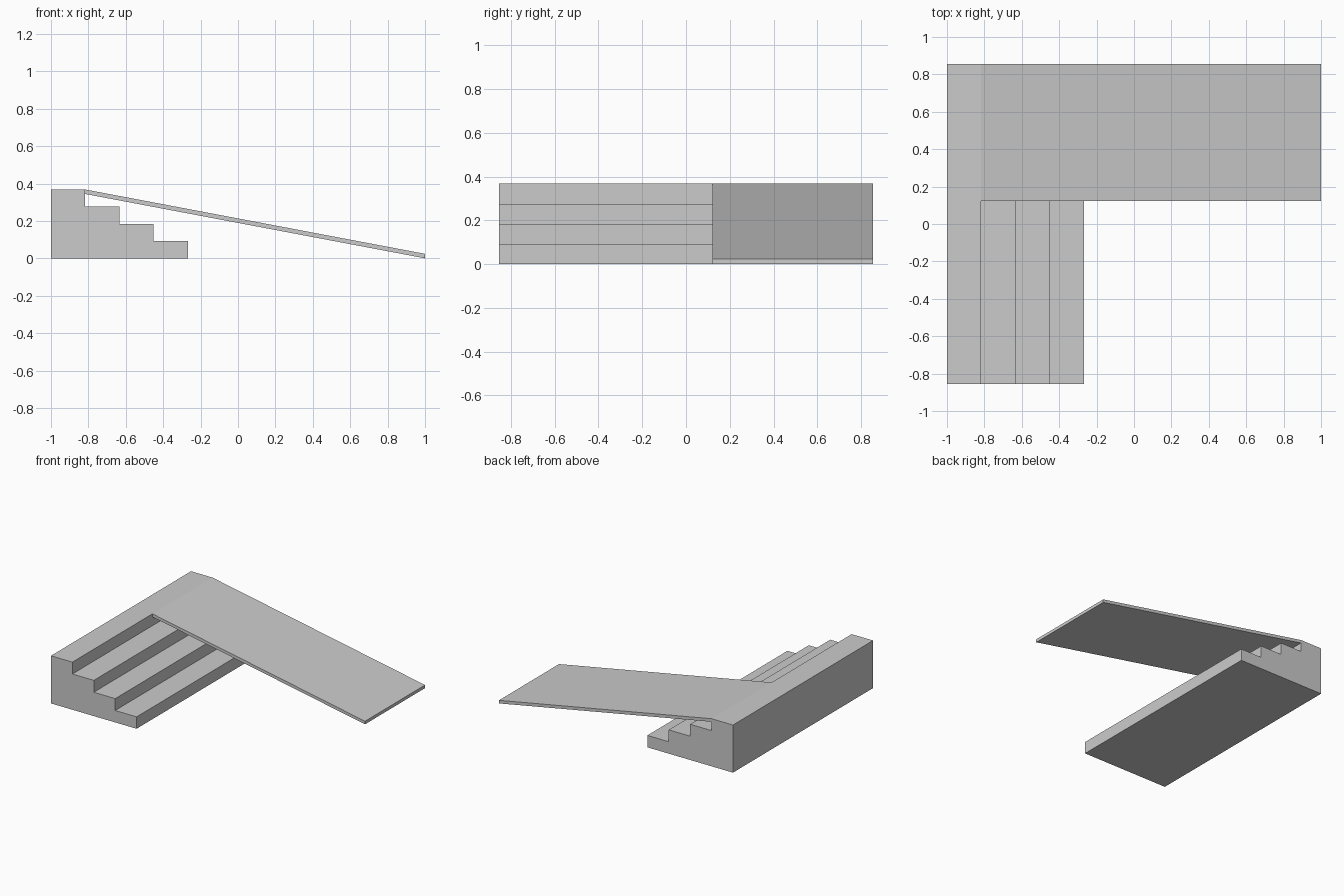
import bpy
import bmesh

cube = bpy.data.objects.get("Cube")
if cube:
    bpy.data.objects.remove(cube, do_unlink=True)

# Single plain grey for the whole model
GREY = (0.6, 0.6, 0.6, 1.0)
grey = bpy.data.materials.new("plain_grey")
grey.use_nodes = True
grey.diffuse_color = GREY
grey.node_tree.nodes["Principled BSDF"].inputs["Base Color"].default_value = GREY


def extrude_profile(name, profile, y0, y1):
    """Sweep a closed x-z profile from y0 to y1 as a solid."""
    bm = bmesh.new()
    face = bm.faces.new([bm.verts.new((x, y0, z)) for x, z in profile])
    swept = bmesh.ops.extrude_face_region(bm, geom=[face])["geom"]
    moved = [v for v in swept if isinstance(v, bmesh.types.BMVert)]
    bmesh.ops.translate(bm, verts=moved, vec=(0, y1 - y0, 0))
    bmesh.ops.recalc_face_normals(bm, faces=bm.faces)
    mesh = bpy.data.meshes.new(name)
    bm.to_mesh(mesh)
    bm.free()
    mesh.materials.append(grey)
    obj = bpy.data.objects.new(name, mesh)
    bpy.context.collection.objects.link(obj)
    return obj


STEPS = 4
TREAD = 0.183
RISE = 0.092
TOP = STEPS * RISE
LEFT_EDGE = -1.0
HALF_DEPTH = 0.855

# Staircase: solid block stepping down towards +x
stairs = [(LEFT_EDGE, 0), (LEFT_EDGE, TOP)]
for i in range(STEPS):
    x = LEFT_EDGE + (i + 1) * TREAD
    stairs += [(x, TOP - i * RISE), (x, TOP - (i + 1) * RISE)]
extrude_profile("staircase", stairs, -HALF_DEPTH, HALF_DEPTH)

# Ramp: thin sloping slab from the top step to the ground
THICK = 0.024
start = LEFT_EDGE + TREAD
ramp = [(start, TOP - THICK), (start, TOP), (1.0, THICK), (1.0, 0)]
extrude_profile("ramp", ramp, 0.122, HALF_DEPTH)
